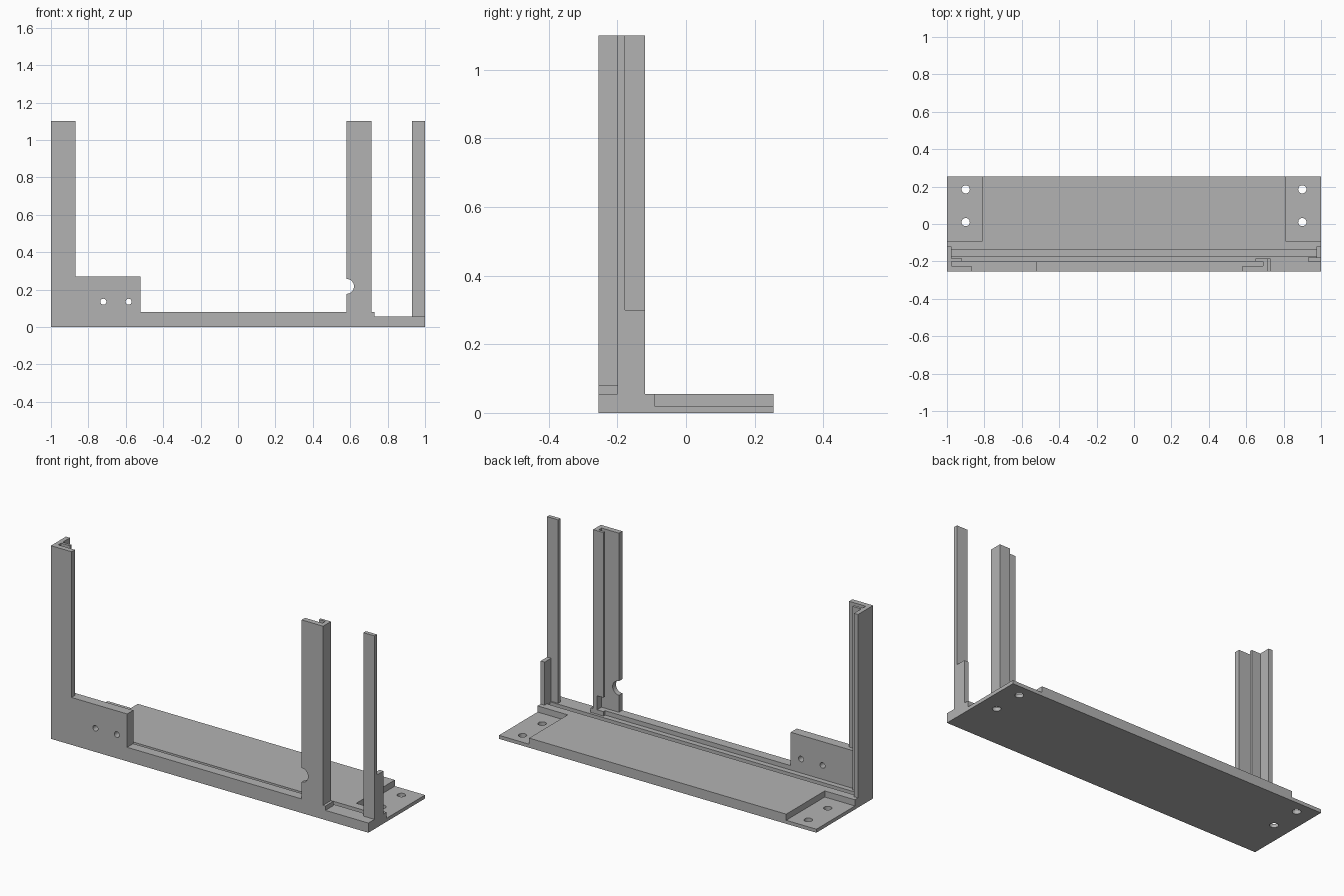
import bpy, bmesh
from mathutils import Vector

cube = bpy.data.objects.get("Cube")
if cube:
    bpy.data.objects.remove(cube, do_unlink=True)

grey = bpy.data.materials.new("plain grey")
grey.use_nodes = True
colour = (0.45, 0.45, 0.45, 1)
grey.diffuse_color = colour
grey.node_tree.nodes["Principled BSDF"].inputs["Base Color"].default_value = colour

FRONT, BACK, WALL = -0.255, 0.255, -0.20   # depth limits of base and front wall
FLANGE, RIB, TOP, DECK, LIP = -0.225, -0.185, 1.10, 0.055, 0.08


def prism(name, points, low, high, axis="z"):
    """Extrude an outline along z (points are x, y) or y (points are x, z)."""
    bm = bmesh.new()
    if axis == "z":
        verts = [bm.verts.new((a, b, low)) for a, b in points]
        step = Vector((0, 0, high - low))
    else:
        verts = [bm.verts.new((a, low, b)) for a, b in points]
        step = Vector((0, high - low, 0))
    face = bm.faces.new(verts)
    new = bmesh.ops.extrude_face_region(bm, geom=[face])["geom"]
    bmesh.ops.translate(bm, vec=step, verts=[v for v in new if isinstance(v, bmesh.types.BMVert)])
    bmesh.ops.recalc_face_normals(bm, faces=bm.faces)
    mesh = bpy.data.meshes.new(name)
    bm.to_mesh(mesh)
    bm.free()
    mesh.materials.append(grey)
    obj = bpy.data.objects.new(name, mesh)
    bpy.context.collection.objects.link(obj)
    return obj


def box(name, x0, x1, y0, y1, z0, z1):
    return prism(name, [(x0, y0), (x1, y0), (x1, y1), (x0, y1)], z0, z1)


def hole(name, centre, radius, along="z"):
    bpy.ops.mesh.primitive_cylinder_add(vertices=32, radius=radius, depth=0.3, location=centre,
                                        rotation=(1.570796 if along == "y" else 0, 0, 0))
    obj = bpy.context.object
    obj.name = name
    obj.data.materials.append(grey)
    return obj


def cut(target, cutters):
    for cutter in cutters:
        mod = target.modifiers.new(cutter.name, "BOOLEAN")
        mod.operation, mod.solver, mod.object = "DIFFERENCE", "EXACT", cutter
        cutter.hide_render = True
        cutter.hide_set(True)
        cutter.display_type = "WIRE"


# Base plate with panel groove, sunken mounting ends and screw holes
base = box("base_plate", -1, 1, FRONT, BACK, 0, DECK)
cutters = [box("groove_cutter", -0.975, 0.975, -0.17, -0.14, 0.03, 0.2)]
for side, word in ((-1, "right"), (1, "left")):
    x0, x1 = sorted((side * 0.81, side * 1.1))
    cutters.append(box(word + "_recess_cutter", x0, x1, -0.092, 0.4, 0.02, 0.2))
    for y in (0.01, 0.185):
        cutters.append(hole(word + "_screw_cutter", (side * 0.9, y, 0), 0.022))
cut(base, cutters)

# Front wall: low lip with a raised block at one end
wall = prism("front_wall", [(-1, DECK), (0.73, DECK), (0.73, LIP), (-0.52, LIP),
                            (-0.52, 0.27), (-1, 0.27)], FRONT, WALL, "y")
cut(wall, [hole("wall_hole_cutter", (x, -0.23, 0.135), 0.016, "y") for x in (-0.72, -0.585)])

# Right corner post: channel with an inner rib, and its foot behind the wall
prism("right_post", [(-1, FRONT), (-0.87, FRONT), (-0.87, FLANGE), (-0.975, FLANGE),
                     (-0.975, WALL), (-0.92, WALL), (-0.92, RIB), (-0.975, RIB),
                     (-0.975, -0.12), (-1, -0.12)], 0.27, TOP)
prism("right_post_foot", [(-1, WALL), (-0.92, WALL), (-0.92, RIB), (-0.975, RIB),
                          (-0.975, -0.12), (-1, -0.12)], DECK, 0.27)

# Middle post: channel with a finger notch, the rib is open near its foot
middle = prism("middle_post", [(0.58, FRONT), (0.715, FRONT), (0.715, RIB), (0.65, RIB),
                               (0.65, WALL), (0.69, WALL), (0.69, FLANGE), (0.58, FLANGE)],
               LIP, TOP)
notch = hole("notch_cutter", (0.58, -0.30, 0.217), 0.04, "y")
gap = box("rib_gap_cutter", 0.6, 0.69, -0.205, -0.15, 0.05, 0.16)
cut(middle, [notch, gap])
box("middle_post_foot", 0.65, 0.73, WALL, RIB, DECK, LIP)

# Left post: thin strip with a short side tab
box("left_post", 0.93, 1, WALL, -0.178, DECK, TOP)
box("left_post_tab", 0.975, 1, -0.178, -0.12, DECK, 0.30)
